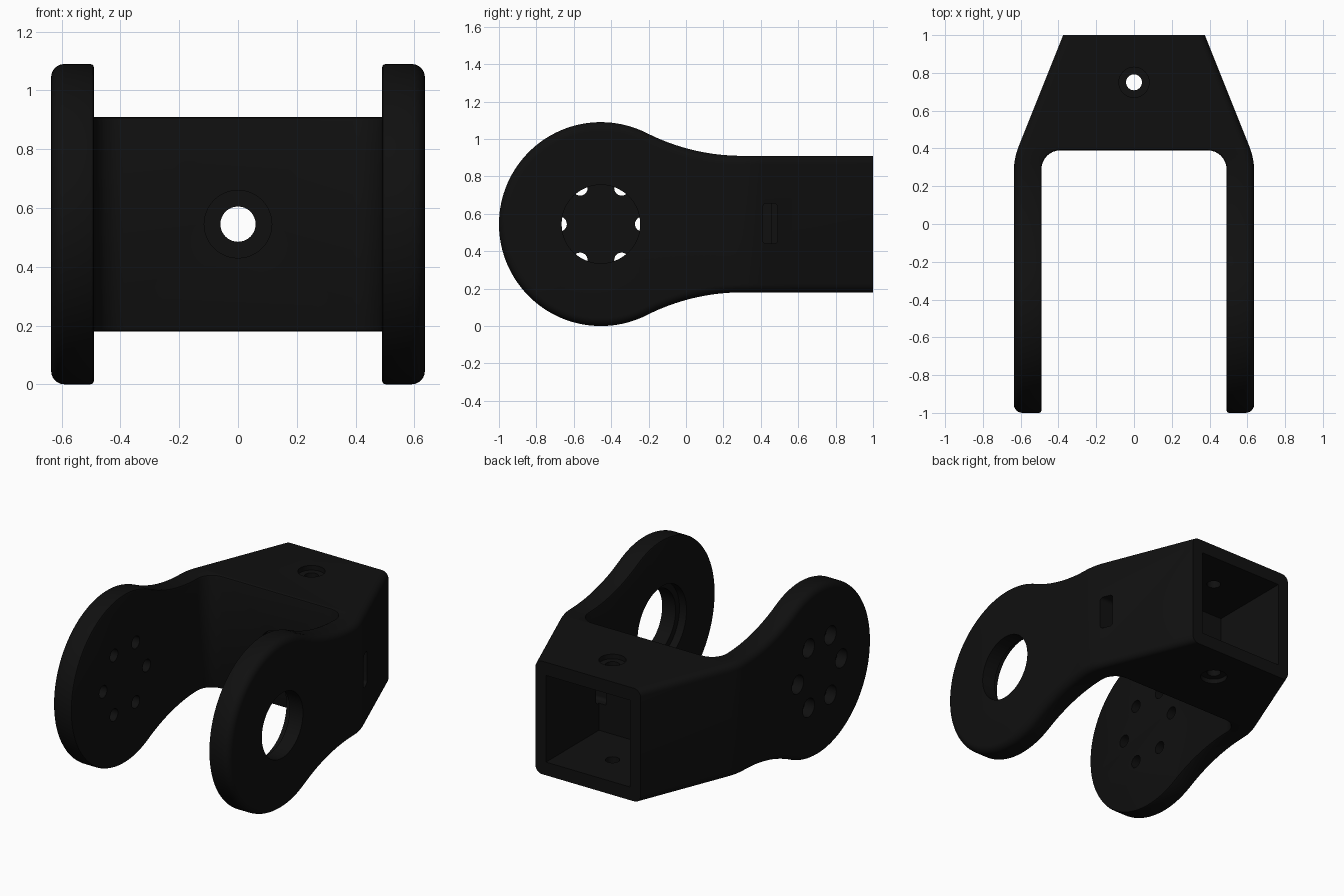
import bpy, bmesh, math
from mathutils import Matrix, Vector

if "Cube" in bpy.data.objects:
    bpy.data.objects.remove(bpy.data.objects["Cube"])

ZC = 0.545           # mid height
YC, RC = -0.455, 0.545   # round arm end
INNER, OUTER, EDGE = 0.49, 0.636, 0.045

black = bpy.data.materials.new("black_plastic")
black.diffuse_color = (0.005, 0.005, 0.005, 1)
black.use_nodes = True
black.node_tree.nodes["Principled BSDF"].inputs["Base Color"].default_value = black.diffuse_color


def add_object(name, bm):
    bmesh.ops.recalc_face_normals(bm, faces=bm.faces)
    mesh = bpy.data.meshes.new(name)
    bm.to_mesh(mesh)
    bm.free()
    ob = bpy.data.objects.new(name, mesh)
    bpy.context.collection.objects.link(ob)
    mesh.materials.append(black)
    return ob


def half_width(y):
    """Outer half width: straight arms, short arc, then a taper."""
    if y < 0.28:
        return OUTER
    if y < 0.41:
        return OUTER - 0.35 + math.sqrt(0.35 ** 2 - (y - 0.28) ** 2)
    return 0.375 + 0.4 * (1 - y)


def side_profile():
    """(y, height above middle, normal y, normal z) from round end to back."""
    pts = []
    for i in range(41):
        a = math.radians(180 - (180 - 63.17) * i / 40)
        c, s = math.cos(a), math.sin(a)
        pts.append((YC + RC * c, RC * s, c, s))
    R = 1.128
    for i in range(1, 17):
        a = math.radians(63.17 + (90 - 63.17) * i / 16)
        c, s = math.cos(a), math.sin(a)
        pts.append((0.3 - R * c, 0.365 + R - R * s, c, s))
    pts += [(y, 0.365, 0, 1) for y in (0.32, 0.34, 0.36, 0.38, 0.41, 1.0)]
    return pts


def build_body():
    bm = bmesh.new()
    rings = []
    steps = [math.radians(90 * k / 6) for k in range(7)]
    for y, h, ny, nz in side_profile():
        corner = []
        for t in steps:
            d = EDGE * (1 - math.cos(t))
            yy, zz = y - ny * d, h - nz * d
            corner.append((half_width(yy) - EDGE * (1 - math.sin(t)), yy, max(zz, 0)))
        loop = [(x, a, ZC + b) for x, a, b in corner]
        loop += [(x, a, ZC - b) for x, a, b in reversed(corner)]
        loop += [(-x, a, ZC - b) for x, a, b in corner]
        loop += [(-x, a, ZC + b) for x, a, b in reversed(corner)]
        rings.append([bm.verts.new(p) for p in loop])
    n = len(rings[0])
    for r0, r1 in zip(rings, rings[1:]):
        for j in range(n):
            k = (j + 1) % n
            bm.faces.new((r0[j], r0[k], r1[k], r1[j]))
    bm.faces.new(rings[-1])
    bmesh.ops.remove_doubles(bm, verts=bm.verts, dist=1e-5)
    return add_object("clevis_bracket", bm)


def prism(outline, lo, hi, axis):
    """Extrude a 2D outline along z ('Z': x,y points) or x ('X': y,z points)."""
    bm = bmesh.new()
    place = (lambda p, t: (p[0], p[1], t)) if axis == "Z" else (lambda p, t: (t, p[0], p[1]))
    a = [bm.verts.new(place(p, lo)) for p in outline]
    b = [bm.verts.new(place(p, hi)) for p in outline]
    bm.faces.new(a)
    bm.faces.new(b)
    for i in range(len(a)):
        j = (i + 1) % len(a)
        bm.faces.new((a[i], a[j], b[j], b[i]))
    return add_object("cutter", bm)


def rod(center, radius, depth, axis, sides=48):
    bm = bmesh.new()
    rot = Vector((0, 0, 1)).rotation_difference(Vector(axis)).to_matrix().to_4x4()
    bmesh.ops.create_cone(bm, cap_ends=True, segments=sides, radius1=radius, radius2=radius,
                          depth=depth, matrix=Matrix.Translation(center) @ rot)
    return add_object("cutter", bm)


def rounded_rect(x0, x1, y0, y1, r):
    pts = []
    for cx, cy, start in ((x1 - r, y1 - r, 0), (x0 + r, y1 - r, 90),
                          (x0 + r, y0 + r, 180), (x1 - r, y0 + r, 270)):
        for i in range(9):
            a = math.radians(start + 90 * i / 8)
            pts.append((cx + r * math.cos(a), cy + r * math.sin(a)))
    return pts


def cut(ob, cutter):
    mod = ob.modifiers.new("cut", "BOOLEAN")
    mod.operation, mod.solver, mod.object = "DIFFERENCE", "EXACT", cutter
    bpy.context.view_layer.objects.active = ob
    bpy.ops.object.modifier_apply(modifier=mod.name)
    bpy.data.objects.remove(cutter)


body = build_body()

# gap between the two arms
cut(body, prism(rounded_rect(-INNER, INNER, -2, 0.39, 0.1), -1, 2, "Z"))

# soften the inner arm edges
bm = bmesh.new()
bm.from_mesh(body.data)
rim = [e for e in bm.edges if len(e.link_faces) == 2
       and e.calc_face_angle(0) > math.radians(50)
       and all(v.co.y < 0.391 and abs(v.co.x) < INNER + 0.001 for v in e.verts)]
bmesh.ops.bevel(bm, geom=rim, offset=0.012, segments=2, profile=0.5, affect="EDGES")
bm.to_mesh(body.data)
bm.free()

# pocket open at the back
cut(body, prism([(-0.3, 0.46), (0.3, 0.46), (0.3, 1.2), (-0.3, 1.2)], ZC - 0.28, ZC + 0.28, "Z"))

# stepped bore in the right arm
cut(body, rod((0.56, YC, ZC), 0.21, 0.3, (1, 0, 0), 64))
cut(body, rod((INNER, YC, ZC), 0.25, 0.1, (1, 0, 0), 64))

# ring of counterbored screw holes in the left arm
for i in range(6):
    a = math.radians(60 * i)
    y, z = YC + 0.222 * math.cos(a), ZC + 0.222 * math.sin(a)
    cut(body, rod((-0.56, y, z), 0.04, 0.3, (1, 0, 0), 24))
    cut(body, rod((-OUTER, y, z), 0.06, 0.14, (1, 0, 0), 24))

# counterbored hole in the front wall
cut(body, rod((0, 0.42, ZC), 0.06, 0.3, (0, 1, 0)))
cut(body, rod((0, 0.39, ZC), 0.115, 0.06, (0, 1, 0)))

# vertical pin hole with shallow counterbores above and below
cut(body, rod((0, 0.75, ZC), 0.042, 2, (0, 0, 1)))
for s in (-1, 1):
    cut(body, rod((0, 0.75, ZC + s * 0.365), 0.08, 0.06, (0, 0, 1)))

# cable slot in the right side
cut(body, prism(rounded_rect(0.41, 0.49, 0.44, 0.655, 0.02), 0.25, 0.8, "X"))

# smooth shading with crisp edges
bpy.ops.object.select_all(action="DESELECT")
body.select_set(True)
bpy.context.view_layer.objects.active = body
bpy.ops.object.shade_smooth_by_angle(angle=math.radians(30))
